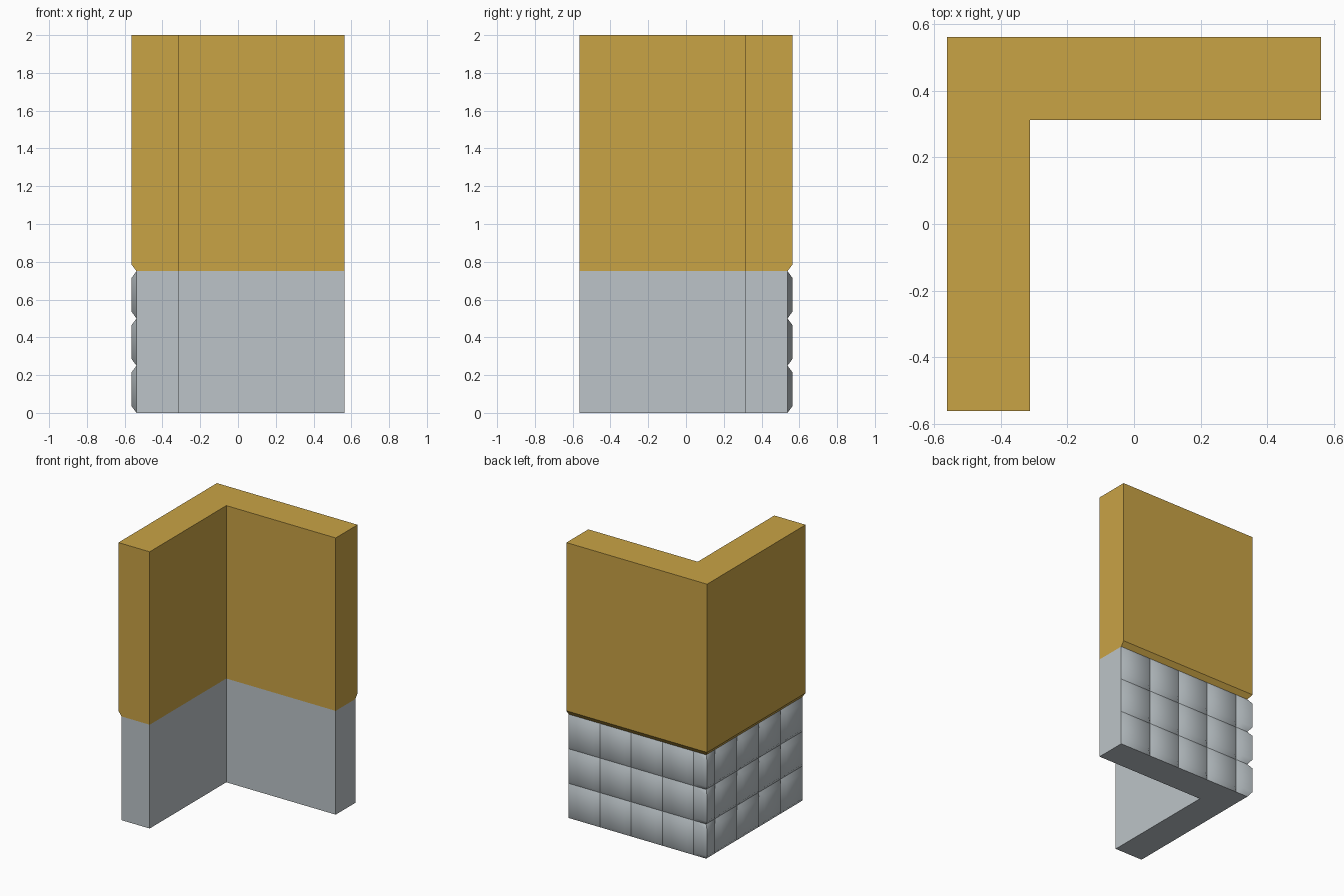
import bpy, bmesh, math
from mathutils import Vector

if "Cube" in bpy.data.objects:
    bpy.data.objects.remove(bpy.data.objects["Cube"])

S = 0.5625      # half width of the corner wall
I = 0.3125      # inner face of the wall
D = 0.025       # depth of the grooves
B = 0.034       # width of the bevel around each block
ROW = 0.25      # block height
BASE = 0.75     # height of the stone base


def material(name, color):
    m = bpy.data.materials.new(name)
    m.diffuse_color = (*color, 1)
    m.use_nodes = True
    m.node_tree.nodes["Principled BSDF"].inputs["Base Color"].default_value = m.diffuse_color
    return m


stone = material("grey stone", (0.503, 0.552, 0.578))
plaster = material("ochre plaster", (0.584, 0.366, 0.060))


def finish(name, bm, mat):
    me = bpy.data.meshes.new(name)
    bm.to_mesh(me)
    bm.free()
    me.materials.append(mat)
    ob = bpy.data.objects.new(name, me)
    bpy.context.collection.objects.link(ob)
    return ob


def ell(d, z):
    """L-shaped plan, outer faces set back by d."""
    o = S - d
    return [(-o, -S, z), (-I, -S, z), (-I, I, z), (S, I, z), (S, o, z), (-o, o, z)]


def loft(name, rings, mat, skip=(), bottom=False, top=False):
    bm = bmesh.new()
    vs = [[bm.verts.new(p) for p in r] for r in rings]
    for a, b in zip(vs, vs[1:]):
        for k in range(6):
            if k not in skip:
                n = (k + 1) % 6
                bm.faces.new((a[k], a[n], b[n], b[k]))
    if bottom:
        bm.faces.new(vs[0][::-1])
    if top:
        bm.faces.new(vs[-1])
    return finish(name, bm, mat)


# plain plaster wall with a chamfered lower lip on the outer sides
loft("upper_wall", [ell(D, BASE), ell(0, BASE + B), ell(0, 2)], plaster, top=True)

# plain sides of the stone base (outer sides are covered by the blocks)
loft("base_core", [ell(D, 0), ell(D, BASE)], stone, skip=(4, 5), bottom=True)

# bevelled stone blocks on both outer sides; u runs away from the outer corner
sides = [
    (lambda u, d, z: (-S + u, S - d, z), Vector((0, 1, 0))),
    (lambda u, d, z: (-S + d, S - u, z), Vector((-1, 0, 0))),
]
joints = [0, 0.125, 0.375, 0.625, 0.875, 1.125]
bm = bmesh.new()
for place, out in sides:
    for r in range(3):
        z0, z1 = r * ROW, (r + 1) * ROW
        for u0, u1 in zip(joints, joints[1:]):
            corner = u0 == 0                     # half block wraps the corner
            a, b = (D, 0) if corner else (u0, u0 + B)
            back = [bm.verts.new(place(u, D, z)) for u, z in
                    ((a, z0), (u1, z0), (u1, z1), (a, z1))]
            face = [bm.verts.new(place(u, 0, z)) for u, z in
                    ((b, z0 + B), (u1 - B, z0 + B), (u1 - B, z1 - B), (b, z1 - B))]
            new = [bm.faces.new(face)]
            for k in range(3 if corner else 4):
                n = (k + 1) % 4
                new.append(bm.faces.new((back[k], back[n], face[n], face[k])))
            for f in new:
                f.normal_update()
                if f.normal.dot(out) < 0:
                    f.normal_flip()
bmesh.ops.remove_doubles(bm, verts=bm.verts, dist=0.0005)
blocks = finish("stone_blocks", bm, stone)
blocks.data.shade_smooth()
blocks.data.set_sharp_from_angle(angle=math.radians(60))
